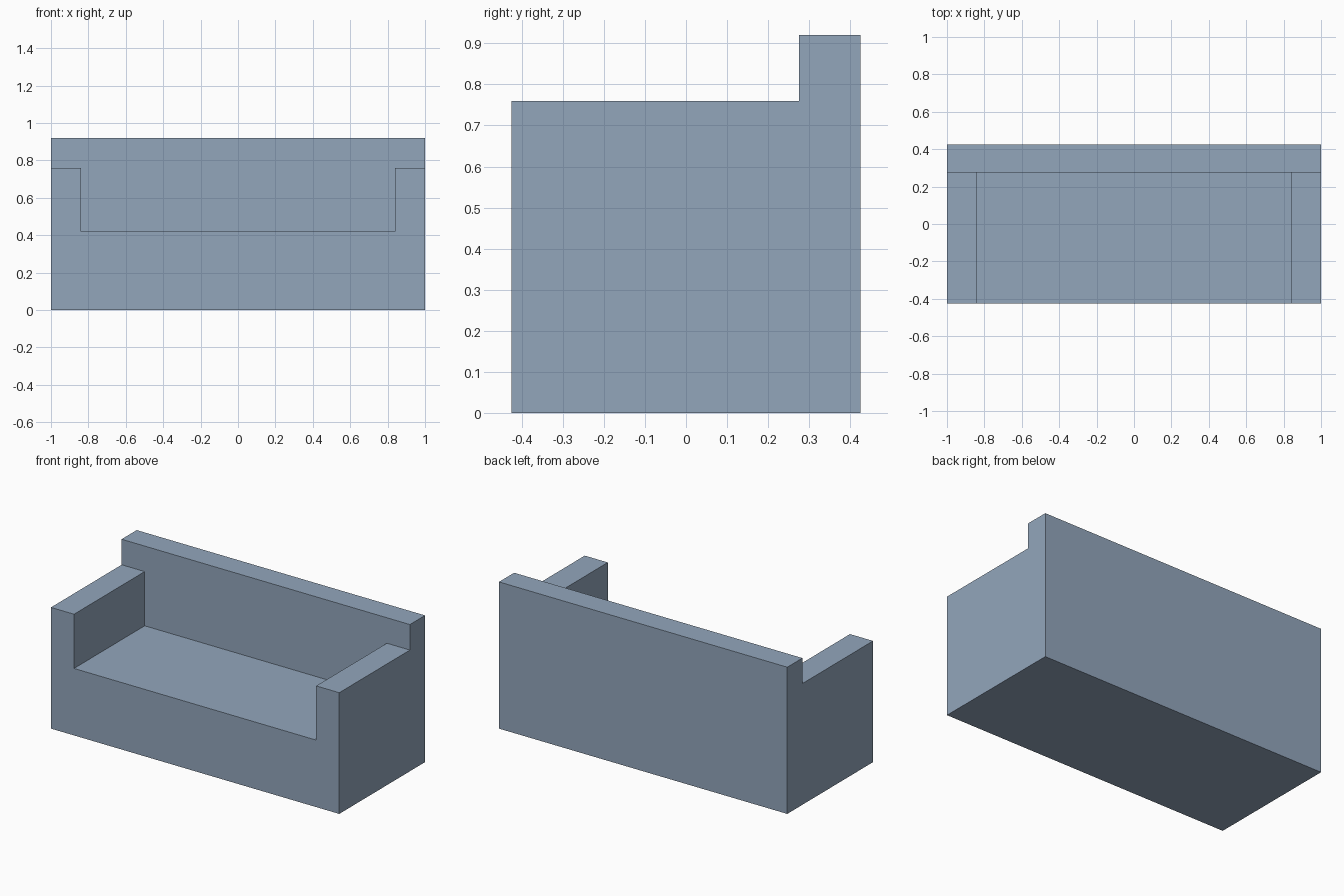
import bpy
import bmesh
from mathutils import Vector

if "Cube" in bpy.data.objects:
    bpy.data.objects.remove(bpy.data.objects["Cube"])

HALF_W, HALF_D = 1.0, 0.425
BACK_Y, BACK_TOP = 0.275, 0.92
ARM_TOP, ARM_W, SEAT_TOP = 0.76, 0.16, 0.42


def extrude_profile(name, yz, half_width):
    """Extrude a side profile of (y, z) points symmetrically along x."""
    bm = bmesh.new()
    face = bm.faces.new([bm.verts.new((-half_width, y, z)) for y, z in yz])
    grown = bmesh.ops.extrude_face_region(bm, geom=[face])["geom"]
    verts = [g for g in grown if isinstance(g, bmesh.types.BMVert)]
    bmesh.ops.translate(bm, verts=verts, vec=Vector((2 * half_width, 0, 0)))
    bmesh.ops.recalc_face_normals(bm, faces=bm.faces)
    mesh = bpy.data.meshes.new(name)
    bm.to_mesh(mesh)
    bm.free()
    obj = bpy.data.objects.new(name, mesh)
    bpy.context.collection.objects.link(obj)
    return obj


# Slate blue upholstery
fabric = bpy.data.materials.new("slate_fabric")
fabric.diffuse_color = (0.29, 0.38, 0.50, 1)
fabric.use_nodes = True
fabric.node_tree.nodes["Principled BSDF"].inputs["Base Color"].default_value = fabric.diffuse_color

# Sofa body: side outline with arm height in front and taller backrest
sofa = extrude_profile("sofa_body", [
    (-HALF_D, 0), (HALF_D, 0), (HALF_D, BACK_TOP),
    (BACK_Y, BACK_TOP), (BACK_Y, ARM_TOP), (-HALF_D, ARM_TOP)], HALF_W)
sofa.data.materials.append(fabric)

# Seat recess between the arms, open at the front and top
recess = extrude_profile("seat_recess_cutter", [
    (-HALF_D - 0.1, SEAT_TOP), (BACK_Y, SEAT_TOP),
    (BACK_Y, BACK_TOP + 0.1), (-HALF_D - 0.1, BACK_TOP + 0.1)], HALF_W - ARM_W)
recess.data.materials.append(fabric)
recess.hide_render = True

cut = sofa.modifiers.new("seat_recess", 'BOOLEAN')
cut.operation = 'DIFFERENCE'
cut.solver = 'EXACT'
cut.object = recess

# Apply the cut and discard the helper
bpy.context.view_layer.objects.active = sofa
bpy.ops.object.modifier_apply(modifier=cut.name)
bpy.data.objects.remove(recess)
